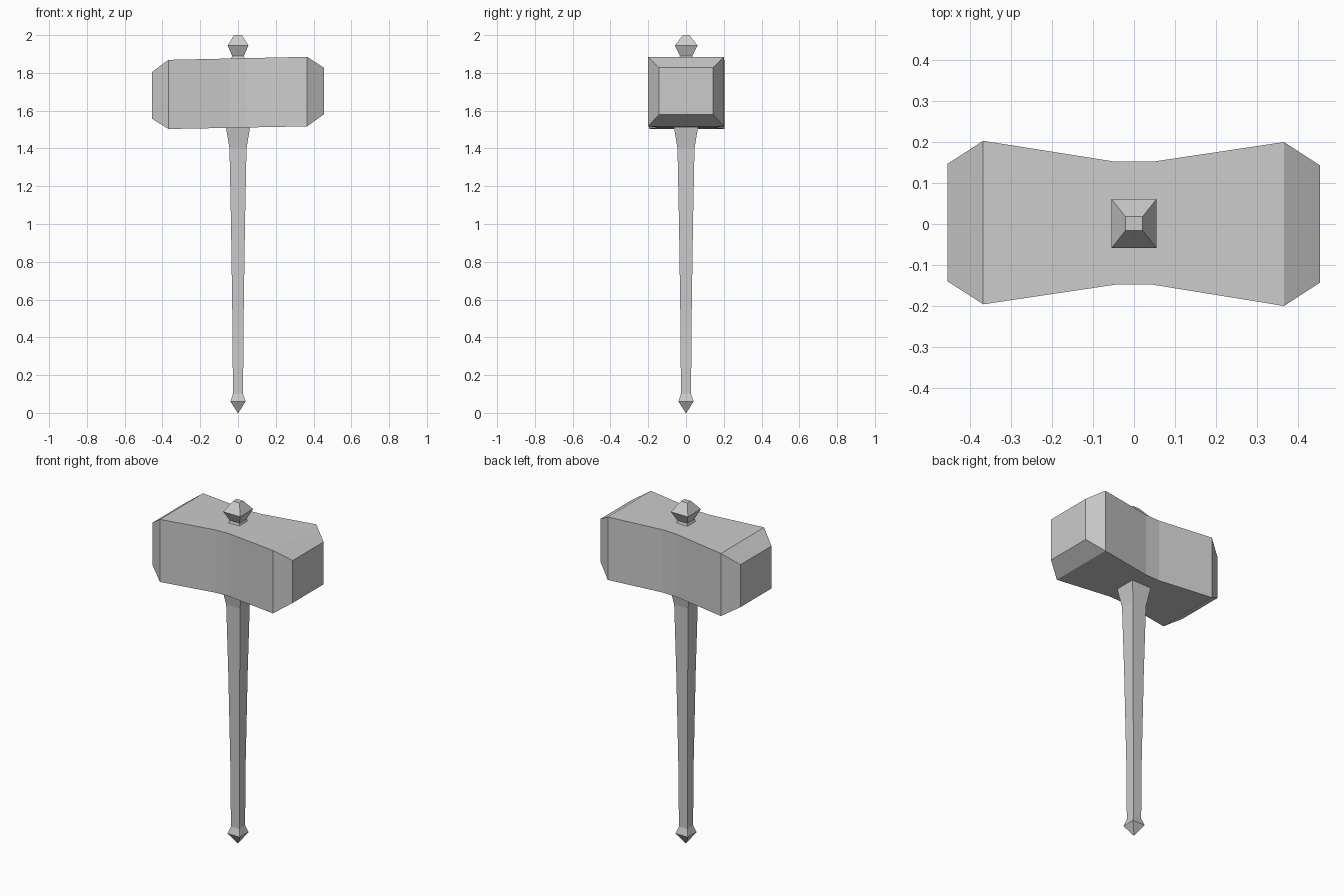
import bpy, bmesh
from mathutils import Vector

if "Cube" in bpy.data.objects:
    bpy.data.objects.remove(bpy.data.objects["Cube"])


def loft(name, sections):
    """Skin a list of rings with quads and cap both ends."""
    bm = bmesh.new()
    rings = [[bm.verts.new(p) for p in s] for s in sections]
    for a, b in zip(rings, rings[1:]):
        n = len(a)
        for i in range(n):
            bm.faces.new((a[i], a[(i + 1) % n], b[(i + 1) % n], b[i]))
    bm.faces.new(rings[0])
    bm.faces.new(rings[-1])
    bmesh.ops.remove_doubles(bm, verts=bm.verts, dist=1e-5)
    bmesh.ops.recalc_face_normals(bm, faces=bm.faces)
    mesh = bpy.data.meshes.new(name)
    bm.to_mesh(mesh)
    bm.free()
    ob = bpy.data.objects.new(name, mesh)
    bpy.context.collection.objects.link(ob)
    return ob


CORNERS = ((-1, -1), (1, -1), (1, 1), (-1, 1))


def ring_x(x, y0, y1, z0, z1):
    return [Vector((x, (y0, y1)[a > 0], (z0, z1)[b > 0])) for a, b in CORNERS]


def ring_z(z, rx, ry, cy=0.0):
    return [Vector((a * rx, cy + b * ry, z)) for a, b in CORNERS]


# Hammer head: slightly tilted, waisted block with bevelled striking ends
loft("hammer_head", [ring_x(*s) for s in (
    (-0.455, -0.14, 0.147, 1.557, 1.805),
    (-0.368, -0.196, 0.203, 1.503, 1.869),
    (-0.045, -0.148, 0.152, 1.509, 1.876),
    (0.045, -0.148, 0.152, 1.511, 1.878),
    (0.366, -0.20, 0.20, 1.517, 1.885),
    (0.454, -0.143, 0.143, 1.58, 1.828))])

# Tapered square handle with a flared collar and a small pommel
loft("handle", [ring_z(z, r, r) for z, r in (
    (0.0, 0.002), (0.06, 0.04), (0.10, 0.027), (0.45, 0.029),
    (1.00, 0.037), (1.40, 0.045), (1.515, 0.064))])

# Faceted finial on top of the head
loft("finial", [ring_z(*s) for s in (
    (1.87, 0.038, 0.04, 0.001), (1.89, 0.031, 0.033, 0.001),
    (1.945, 0.055, 0.06, 0.001), (2.0, 0.021, 0.017, 0.001))])
